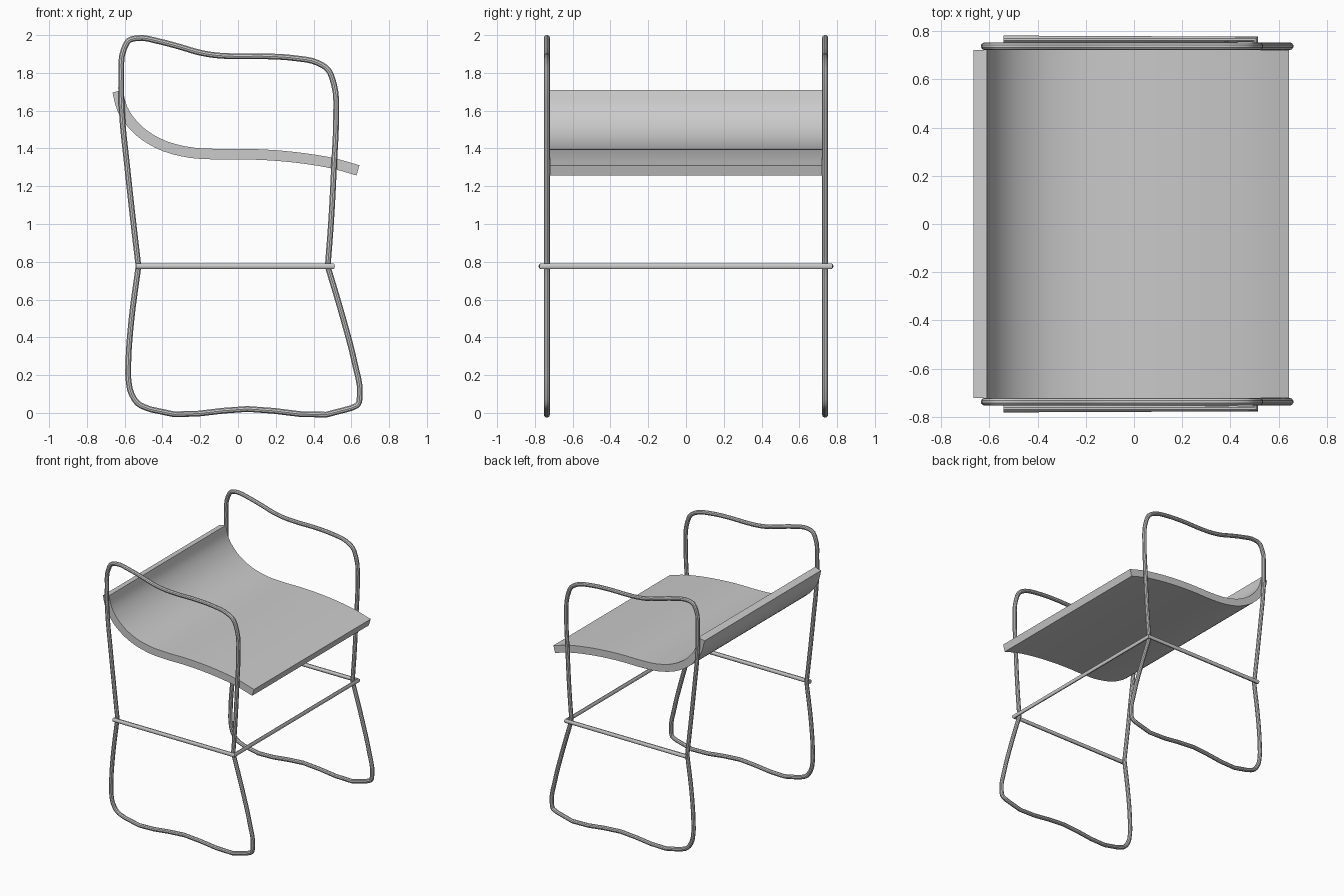
import bpy, bmesh, math
from mathutils import Vector

if "Cube" in bpy.data.objects:
    bpy.data.objects.remove(bpy.data.objects["Cube"])

R = 0.016        # tube radius
FRAME_Y = 0.737  # side frame plane
SEAT_Y = 0.721   # seat half width
SEAT_T = 0.056   # seat thickness


def spline(pts, n=4):
    """Catmull-Rom samples through 2D points."""
    p = [Vector(q) for q in pts]
    p = [2 * p[0] - p[1]] + p + [2 * p[-1] - p[-2]]
    out = []
    for a, b, c, d in zip(p, p[1:], p[2:], p[3:]):
        # centripetal-style tangents keep uneven spacing from overshooting
        l0, l1, l2 = (b - a).length, (c - b).length, (d - c).length
        m1 = ((b - a) / l0 * l1 + (c - b) / l1 * l0) / (l0 + l1) * l1
        m2 = ((c - b) / l1 * l2 + (d - c) / l2 * l1) / (l1 + l2) * l1
        for i in range(n):
            t = i / n
            out.append(b * (2*t**3 - 3*t**2 + 1) + m1 * (t**3 - 2*t**2 + t)
                       + c * (3*t**2 - 2*t**3) + m2 * (t**3 - t**2))
    return out + [p[-2]]


def smooth(ob, angle=35):
    bpy.ops.object.select_all(action='DESELECT')
    ob.select_set(True)
    bpy.context.view_layer.objects.active = ob
    bpy.ops.object.shade_smooth_by_angle(angle=math.radians(angle))


def tube(name, pts, closed=False):
    cu = bpy.data.curves.new(name, 'CURVE')
    cu.dimensions = '3D'
    cu.bevel_depth = R
    cu.bevel_resolution = 3
    cu.use_fill_caps = True
    s = cu.splines.new('POLY')
    s.points.add(len(pts) - 1)
    for sp, co in zip(s.points, pts):
        sp.co = (*co, 1)
    s.use_cyclic_u = closed
    ob = bpy.data.objects.new(name, cu)
    bpy.context.collection.objects.link(ob)
    bpy.ops.object.select_all(action='DESELECT')
    ob.select_set(True)
    bpy.context.view_layer.objects.active = ob
    bpy.ops.object.convert(target='MESH')
    smooth(bpy.context.object)


# Side frames: upper armrest loop and lower sled loop, meeting at sharp kinks
upper = [(0.475, 0.776), (0.492, 1.0), (0.51, 1.34), (0.519, 1.555), (0.508, 1.74),
         (0.474, 1.82), (0.42, 1.854), (0.30, 1.878), (0.14, 1.888), (-0.02, 1.888),
         (-0.123, 1.894), (-0.20, 1.907), (-0.308, 1.938), (-0.414, 1.966),
         (-0.535, 1.984), (-0.577, 1.972), (-0.604, 1.926), (-0.618, 1.767),
         (-0.614, 1.58), (-0.588, 1.317), (-0.556, 1.025), (-0.527, 0.776)]
lower = [(-0.527, 0.776), (-0.564, 0.495), (-0.58, 0.283), (-0.58, 0.177),
         (-0.567, 0.109), (-0.53, 0.05), (-0.46, 0.018), (0.05, 0.021), (0.595, 0.024),
         (0.635, 0.045), (0.645, 0.10), (0.617, 0.267), (0.558, 0.495), (0.475, 0.776)]
loop = spline(upper)[:-1] + spline(lower)[:-1]
for side, y in (("front", -FRAME_Y), ("rear", FRAME_Y)):
    tube(side + "_side_frame", [(p.x, y, p.y) for p in loop], closed=True)

# U-shaped stretcher wrapping the outside of the legs
u, z = 0.765, 0.776
tube("stretcher", [(-0.54, -u, z), (0.502, -u, z), (0.502, u, z), (-0.54, u, z)])

# Curved sling seat: top profile, thickened along its normals and extruded in y
top = spline([(-0.61, 1.709), (-0.588, 1.624), (-0.52, 1.528), (-0.414, 1.454),
              (-0.255, 1.407), (-0.123, 1.398), (0.035, 1.398), (0.194, 1.391),
              (0.352, 1.375), (0.511, 1.348), (0.643, 1.311)])
under = []
for i, p in enumerate(top):
    d = (top[min(i + 1, len(top) - 1)] - top[max(i - 1, 0)]).normalized()
    under.append(p + Vector((d.y, -d.x)) * SEAT_T)
bm = bmesh.new()
rows = [[[bm.verts.new((p.x, y, p.y)) for p in prof] for prof in (top, under)]
        for y in (-SEAT_Y, SEAT_Y)]
(tf, uf), (tb, ub) = rows
for i in range(len(top) - 1):
    for a, b in ((tf, tb), (ub, uf), (uf, tf), (tb, ub)):
        bm.faces.new((a[i], a[i + 1], b[i + 1], b[i]))
for i in (0, -1):
    bm.faces.new((tf[i], tb[i], ub[i], uf[i]))
bmesh.ops.recalc_face_normals(bm, faces=bm.faces)
me = bpy.data.meshes.new("seat")
bm.to_mesh(me)
bm.free()
seat = bpy.data.objects.new("seat", me)
bpy.context.collection.objects.link(seat)
smooth(seat)
